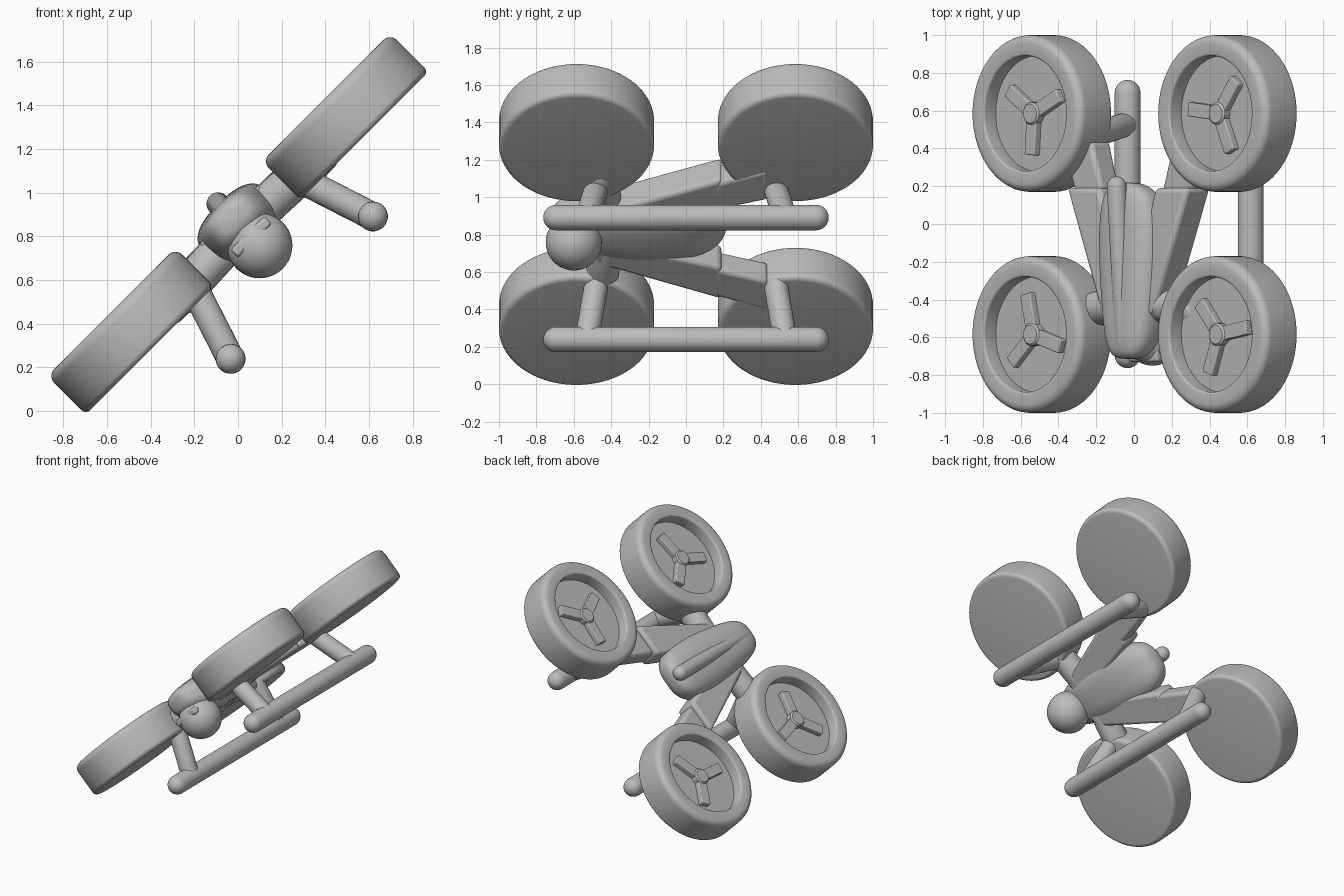
import bpy, bmesh, math
from mathutils import Matrix, Vector

cube = bpy.data.objects.get("Cube")
if cube:
    bpy.data.objects.remove(cube, do_unlink=True)

grey = bpy.data.materials.new("plain_grey")
grey.use_nodes = True
grey.diffuse_color = (0.5, 0.5, 0.5, 1)
grey.node_tree.nodes["Principled BSDF"].inputs["Base Color"].default_value = (0.5, 0.5, 0.5, 1)

# The whole aircraft is designed level, then banked sideways
BANK = Matrix.Translation((0, 0, 0.857)) @ Matrix.Rotation(math.radians(-45), 4, 'Y')
SIDES = {"left": 1, "right": -1}
ENDS = {"front": -1, "back": 1}


def finish(name, bm, angle=40, bevel=0):
    bmesh.ops.remove_doubles(bm, verts=bm.verts, dist=0.0005)
    bmesh.ops.recalc_face_normals(bm, faces=bm.faces)
    mesh = bpy.data.meshes.new(name)
    bm.to_mesh(mesh)
    bm.free()
    mesh.shade_smooth()
    mesh.set_sharp_from_angle(angle=math.radians(angle))
    mesh.materials.append(grey)
    obj = bpy.data.objects.new(name, mesh)
    bpy.context.collection.objects.link(obj)
    obj.matrix_world = BANK
    if bevel:
        mod = obj.modifiers.new("soft_edges", 'BEVEL')
        mod.width, mod.segments = bevel, 3
    return obj


def loft(name, rings, angle=40, bevel=0):
    """Skin a list of equal-length point rings and cap both ends."""
    bm = bmesh.new()
    loops = [[bm.verts.new(p) for p in ring] for ring in rings]
    n = len(loops[0])
    for a, b in zip(loops, loops[1:]):
        for i in range(n):
            j = (i + 1) % n
            bm.faces.new((a[i], a[j], b[j], b[i]))
    bm.faces.new(loops[0])
    bm.faces.new(loops[-1])
    return finish(name, bm, angle, bevel)


def lathe(name, profile, matrix, n=64, angle=40):
    """Revolve (radius, height) points about z and place the result."""
    rings = []
    for r, h in profile:
        turn = [math.tau * i / n for i in range(n)]
        rings.append([matrix @ Vector((r * math.cos(t), r * math.sin(t), h)) for t in turn])
    return loft(name, rings, angle)


def arc(cx, cy, r, start, end, steps=6):
    angles = [math.radians(start + (end - start) * i / steps) for i in range(steps + 1)]
    return [(cx + r * math.cos(a), cy + r * math.sin(a)) for a in angles]


def capsule(name, p, q, r):
    p, q = Vector(p), Vector(q)
    axis = q - p
    profile = arc(0.0005, 0, r, -90, 0) + arc(0.0005, axis.length, r, 0, 90)
    place = Matrix.Translation(p) @ axis.to_track_quat('Z', 'Y').to_matrix().to_4x4()
    return lathe(name, profile, place, 28, 60)


def rectangle(x, y, half, low, high):
    return [(x - half, y, low), (x + half, y, low), (x + half, y, high), (x - half, y, high)]


def box(name, size, matrix, bevel=0):
    bm = bmesh.new()
    bmesh.ops.create_cube(bm, size=1, matrix=matrix @ Matrix.Diagonal((*size, 1)))
    return finish(name, bm, 30, bevel)


# Rotor drums with a recessed floor, hub and three blades
blade_turn = {("left", "front"): 10, ("left", "back"): 54,
              ("right", "front"): -17, ("right", "back"): 26}
R, H, FLOOR, HOLE = 0.415, 0.125, 0.035, 0.305
drum = ([(0.001, -H)] + arc(R - 0.03, -H + 0.03, 0.03, -90, 0)
        + arc(R - 0.045, H - 0.045, 0.045, 0, 90)
        + arc(HOLE + 0.012, H - 0.012, 0.012, 90, 180, 3)
        + [(HOLE, FLOOR), (0.001, FLOOR)])
for side, sx in SIDES.items():
    for end, sy in ENDS.items():
        tag = f"{end}_{side}"
        centre = Matrix.Translation((sx * 0.695, sy * 0.585, 0))
        lathe("rotor_drum_" + tag, drum, centre, 72)
        hub = [(0.001, 0), (0.06, 0), (0.06, 0.075), (0.05, 0.085), (0.001, 0.085)]
        lathe("rotor_hub_" + tag, hub, centre, 24)
        for k in range(3):
            spin = Matrix.Rotation(math.radians(blade_turn[side, end] + 120 * k), 4, 'Z')
            place = centre @ spin @ Matrix.Translation((0.12, 0, 0.05))
            box(f"rotor_blade_{tag}_{k + 1}", (0.2, 0.075, 0.05), place, 0.006)

# Fuselage: rounded sections of (y, half width, middle height, half height)
sections = [(-0.715, 0.05, 0.03, 0.04), (-0.70, 0.10, 0.03, 0.07), (-0.65, 0.14, 0.02, 0.10),
            (-0.54, 0.17, 0.0, 0.125), (-0.40, 0.19, -0.01, 0.14), (-0.15, 0.215, -0.01, 0.14),
            (0.05, 0.205, 0.0, 0.125), (0.15, 0.17, 0.02, 0.10), (0.20, 0.12, 0.03, 0.07),
            (0.22, 0.05, 0.04, 0.04)]


def rounded(value):
    return math.copysign(abs(value) ** 0.75, value)


hull = []
for y, half, mid, tall in sections:
    turn = [math.tau * i / 40 for i in range(40)]
    hull.append([(half * rounded(math.cos(t)), y, mid + tall * rounded(math.sin(t))) for t in turn])
body = loft("fuselage", hull, 80)
body.modifiers.new("smooth_hull", 'SUBSURF').levels = 1

# Raised spine ending in a knob
capsule("spine", (0, -0.62, 0.07), (0, 0.2, 0.13), 0.052)

# Camera ball under the nose with a small hood
lathe("camera_ball", arc(0, 0, 0.15, -89.9, 89.9, 24),
      Matrix.Translation((0, -0.6, -0.14)), 40, 60)
box("camera_hood", (0.22, 0.13, 0.05), Matrix.Translation((0, -0.665, -0.085)), 0.015)

for side, sx in SIDES.items():
    # Long rear arm, stepping down before the rear drum
    loft("rear_arm_" + side, [rectangle(sx * 0.10, -0.48, 0.09, -0.12, 0.06),
                              rectangle(sx * 0.33, 0.19, 0.125, -0.125, 0.055)], 30, 0.025)
    loft("rear_arm_tip_" + side, [rectangle(sx * 0.32, 0.15, 0.105, -0.125, 0.02),
                                  rectangle(sx * 0.42, 0.44, 0.115, -0.13, 0.02)], 30, 0.025)
    # Short front arm
    capsule("front_arm_" + side, (sx * 0.1, -0.42, -0.03), (sx * 0.42, -0.46, -0.045), 0.09)
    # Landing skid on two struts
    capsule("skid_" + side, (sx * 0.461, -0.695, -0.413), (sx * 0.461, 0.695, -0.413), 0.068)
    for end, sy in ENDS.items():
        capsule(f"skid_strut_{end}_{side}", (sx * 0.461, sy * 0.53, -0.413),
                (sx * 0.36, sy * 0.48, -0.1), 0.064)
